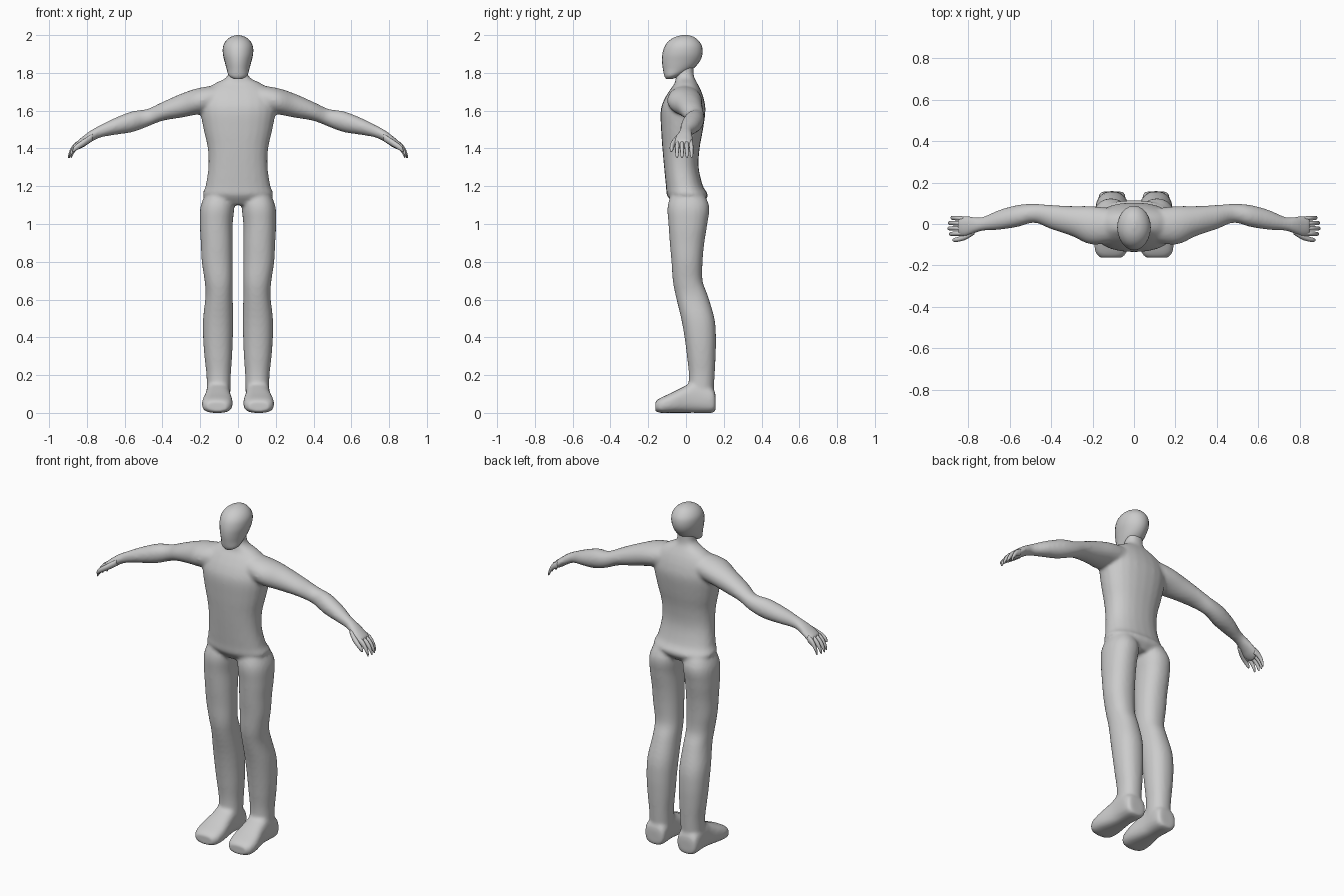
import bpy, bmesh
from math import cos, sin, tau

cube = bpy.data.objects.get("Cube")
if cube:
    bpy.data.objects.remove(cube)

grey = bpy.data.materials.new("plain grey")
grey.use_nodes = True
colour = (0.6, 0.6, 0.6, 1)
grey.diffuse_color = colour
grey.node_tree.nodes["Principled BSDF"].inputs["Base Color"].default_value = colour


def smooth_rings(rings, steps=4):
    """Add in-between rings along a Catmull-Rom spline."""
    out = []
    for i in range(len(rings) - 1):
        p, q = rings[i], rings[i + 1]
        before, after = rings[max(i - 1, 0)], rings[min(i + 2, len(rings) - 1)]
        for k in range(steps):
            t = k / steps
            out.append([
                b + t / 2 * (c - a + t * (2 * a - 5 * b + 4 * c - d + t * (3 * (b - c) + d - a)))
                for a, b, c, d in zip(before, p, q, after)])
    return out + [list(rings[-1])]


def loft(bm, axis, rings, sides=24, power=2.0, side=1):
    """Skin rounded rings (position, low a, high a, low b, high b) along an axis."""
    loops = []
    for pos, a0, a1, b0, b1 in smooth_rings(rings):
        loop = []
        for i in range(sides):
            c, s = cos(tau * i / sides), sin(tau * i / sides)
            c = abs(c) ** (2 / power) * (1 if c > 0 else -1)
            s = abs(s) ** (2 / power) * (1 if s > 0 else -1)
            a = (a0 + a1) / 2 + c * (a1 - a0) / 2
            b = (b0 + b1) / 2 + s * (b1 - b0) / 2
            x, y, z = {"x": (pos, a, b), "y": (a, pos, b), "z": (a, b, pos)}[axis]
            loop.append(bm.verts.new((x * side, y, z)))
        loops.append(loop)
    for low, high in zip(loops, loops[1:]):
        for i in range(sides):
            j = (i + 1) % sides
            bm.faces.new((low[i], low[j], high[j], high[i]))
    bm.faces.new(loops[0][::-1])
    bm.faces.new(loops[-1])


def finish(bm, name):
    bmesh.ops.recalc_face_normals(bm, faces=bm.faces)
    for face in bm.faces:
        face.smooth = True
    mesh = bpy.data.meshes.new(name)
    bm.to_mesh(mesh)
    bm.free()
    mesh.materials.append(grey)
    obj = bpy.data.objects.new(name, mesh)
    bpy.context.collection.objects.link(obj)
    return obj


def centred(rows):
    return [(z, -w, w, front, back) for z, w, front, back in rows]


# Torso and neck: height, half width, front, back
torso = centred([
    (1.1, .11, -.06, .08), (1.15, .185, -.1, .117), (1.2, .172, -.106, .09),
    (1.3, .157, -.116, .067), (1.4, .16, -.125, .072), (1.5, .182, -.132, .09),
    (1.6, .2, -.134, .103), (1.66, .195, -.115, .095), (1.71, .17, -.085, .078),
    (1.745, .12, -.06, .06), (1.77, .07, -.055, .046), (1.8, .05, -.05, .04),
    (1.87, .05, -.05, .04)])

# Arm and palm, from the shoulder outwards
arm = [
    (.06, -.08, .07, 1.6, 1.74), (.2, -.1, .086, 1.582, 1.722),
    (.3, -.058, .087, 1.563, 1.69), (.4, -.025, .092, 1.546, 1.646),
    (.48, .006, .098, 1.515, 1.609), (.56, -.014, .092, 1.486, 1.597),
    (.65, -.028, .068, 1.472, 1.562), (.73, -.033, .034, 1.457, 1.523),
    (.78, -.05, .036, 1.432, 1.495), (.82, -.064, .038, 1.405, 1.465),
    (.85, -.06, .036, 1.392, 1.44)]

# Leg, from the hip down to the ankle
leg = [
    (1.2, .04, .15, -.06, .07), (1.1, .02, .197, -.097, .122),
    (1, .028, .202, -.093, .113), (.9, .028, .197, -.086, .097),
    (.8, .028, .192, -.077, .088), (.7, .028, .177, -.07, .088),
    (.62, .028, .172, -.055, .116), (.5, .025, .185, -.026, .151),
    (.4, .027, .185, -.008, .159), (.3, .031, .178, .005, .157),
    (.2, .038, .167, .015, .152), (.1, .04, .165, .01, .146)]

# Foot, from the heel to the toe
foot = [
    (.157, .065, .145, .015, .09), (.14, .042, .17, 0, .13),
    (.05, .042, .17, 0, .17), (0, .038, .174, 0, .145),
    (-.08, .028, .19, 0, .105), (-.135, .035, .187, 0, .08),
    (-.162, .055, .165, .008, .062)]

# One blended skin for the torso, arms, legs and feet
bm = bmesh.new()
loft(bm, "z", torso, power=2.3)
for side in (1, -1):
    loft(bm, "x", arm, side=side)
    loft(bm, "z", leg, power=2.2, side=side)
    loft(bm, "y", foot, power=2.7, side=side)
body = finish(bm, "body")
remesh = body.modifiers.new("blend", "REMESH")
remesh.mode = "VOXEL"
remesh.voxel_size = 0.009
remesh.use_smooth_shade = True
relax = body.modifiers.new("relax", "SMOOTH")
relax.factor = 0.5
relax.iterations = 8

# Egg-shaped head with a narrow chin
bm = bmesh.new()
loft(bm, "z", centred([
    (1.768, .022, -.105, -.07), (1.785, .048, -.115, -.03), (1.82, .06, -.122, .035),
    (1.86, .071, -.127, .072), (1.9, .08, -.125, .087), (1.94, .079, -.113, .085),
    (1.97, .064, -.09, .067), (1.99, .039, -.058, .042), (2, .008, -.02, .01)]))
finish(bm, "head")

# Fingers droop from the palm; the thumb sits at the front edge
fingers = {
    "little_finger": (.026, .03, .885), "ring_finger": (.003, .005, .897),
    "middle_finger": (-.021, -.021, .9), "index_finger": (-.045, -.048, .893)}
droop = [(0, 0, 1), (.45, .2, 1), (.75, .5, .9), (.93, .82, .75), (1, 1, .15)]
for side, word in ((1, "left"), (-1, "right")):
    for name, (root, tip, reach) in fingers.items():
        rings = []
        for t, fall, size in droop:
            y, z = root + (tip - root) * t, 1.428 - .075 * fall
            r, h = .011 * size, .02 * size
            rings.append((.825 + (reach - .825) * t, y - r, y + r, z - h, z + h))
        bm = bmesh.new()
        loft(bm, "x", rings, sides=12, side=side)
        finish(bm, f"{word}_{name}")
    bm = bmesh.new()
    loft(bm, "x", [
        (.77, -.05, -.02, 1.44, 1.48), (.81, -.075, -.043, 1.415, 1.453),
        (.845, -.085, -.061, 1.396, 1.43), (.868, -.086, -.068, 1.382, 1.41),
        (.876, -.08, -.076, 1.382, 1.39)], sides=12, side=side)
    finish(bm, f"{word}_thumb")
